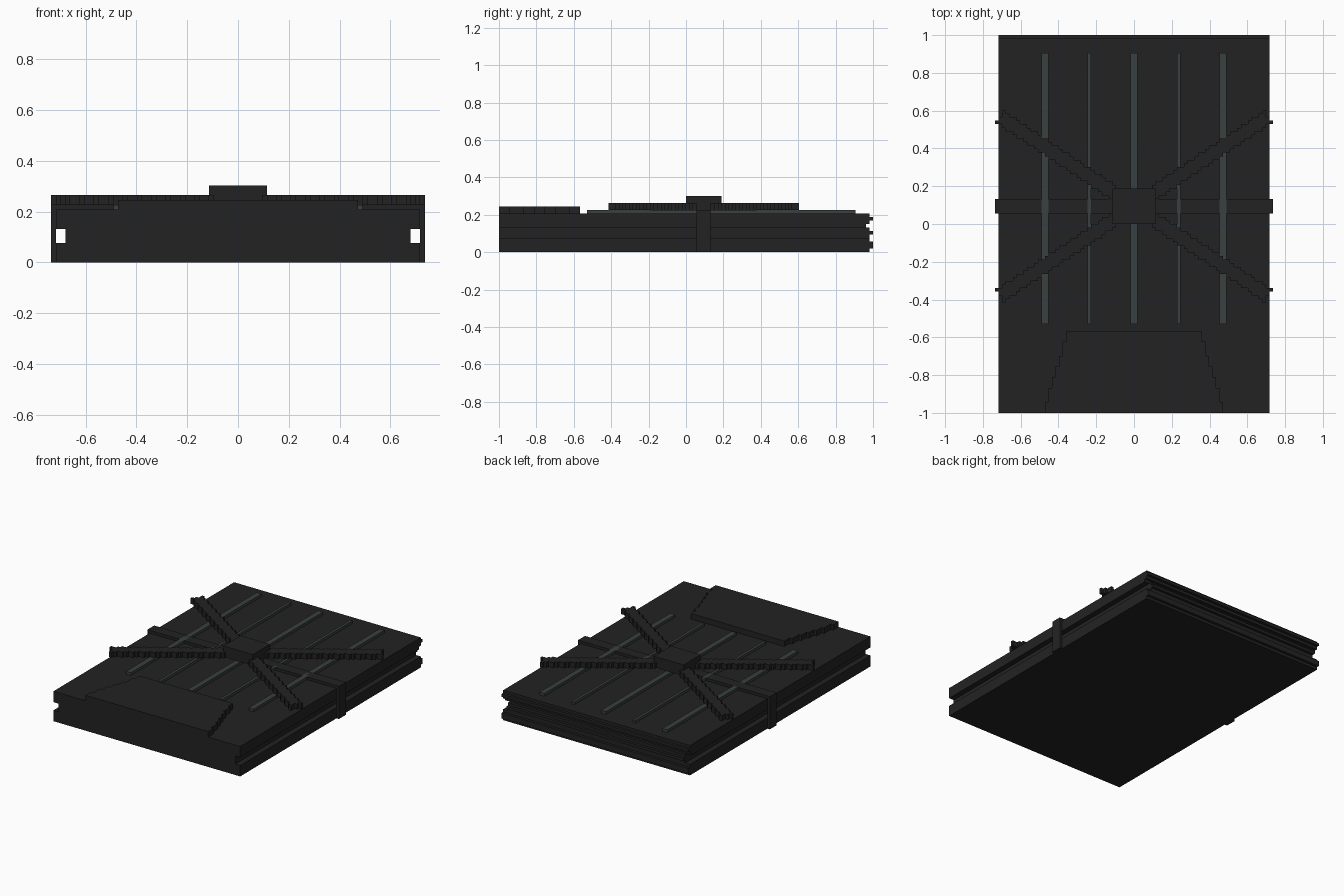
import bpy, bmesh, math
from mathutils import Vector

if "Cube" in bpy.data.objects:
    bpy.data.objects.remove(bpy.data.objects["Cube"])

V = 2 / 106  # block unit: every size below is counted in blocks


def material(name, rgb):
    m = bpy.data.materials.new(name)
    m.diffuse_color = (*rgb, 1)
    m.use_nodes = True
    m.node_tree.nodes["Principled BSDF"].inputs["Base Color"].default_value = m.diffuse_color
    return m


DARK = material("charcoal", (0.0165, 0.0165, 0.0165))
GREY = material("green_grey", (0.040, 0.052, 0.050))


def prism(name, outline, lo, hi, mat, axis="z"):
    """Extrude a 2D outline from lo to hi along z (x,y points) or x (y,z points)."""
    bm = bmesh.new()
    if axis == "z":
        pts = [Vector((a, b, lo)) for a, b in outline]
        shift = Vector((0, 0, hi - lo))
    else:
        pts = [Vector((lo, a, b)) for a, b in outline]
        shift = Vector((hi - lo, 0, 0))
    face = bm.faces.new([bm.verts.new(p * V) for p in pts])
    ext = bmesh.ops.extrude_face_region(bm, geom=[face], use_keep_orig=True)
    new = [g for g in ext["geom"] if isinstance(g, bmesh.types.BMVert)]
    bmesh.ops.translate(bm, verts=new, vec=shift * V)
    bmesh.ops.recalc_face_normals(bm, faces=bm.faces)
    me = bpy.data.meshes.new(name)
    bm.to_mesh(me)
    bm.free()
    me.materials.append(mat)
    ob = bpy.data.objects.new(name, me)
    bpy.context.collection.objects.link(ob)
    return ob


def box(name, x0, x1, y0, y1, z0, z1, mat):
    return prism(name, [(x0, y0), (x1, y0), (x1, y1), (x0, y1)], z0, z1, mat)


# Body: side profile with ridged back edge
back = [(0, 52), (1, 53), (3, 52), (5, 53), (6, 52), (7, 51), (8, 52), (9, 53), (10, 52)]
profile = [(-53, 11), (-53, 0)]
for i, (z, y) in enumerate(back):
    top = back[i + 1][0] if i + 1 < len(back) else 11
    profile += [(y, z), (y, top)]
body = prism("body", profile, -38, 38, DARK, axis="x")

# Long grooves down both sides
for s in (-1, 1):
    cutter = box("groove_cutter", *sorted((s * 36, s * 40)), -60, 60, 4, 7, DARK)
    mod = body.modifiers.new("groove", "BOOLEAN")
    mod.operation, mod.solver, mod.object = "DIFFERENCE", "EXACT", cutter
    bpy.context.view_layer.objects.active = body
    bpy.ops.object.modifier_apply(modifier=mod.name)
    bpy.data.objects.remove(cutter)

# Raised ribs on the top
for x0, x1 in ((-26, -24), (-13, -12), (-1, 1), (12, 13), (24, 26)):
    box("rib", x0, x1, -28, 48, 11, 12, GREY)

# Stepped front plate, wider toward the front
right = []
for i, half in enumerate(range(25, 18, -1)):
    y0 = -53 + 23 * i / 7
    y1 = -53 + 23 * (i + 1) / 7
    right += [(half, round(y0)), (half, round(y1))]
prism("front_plate", right + [(-x, y) for x, y in reversed(right)], 11, 13, DARK)

# Strap across the top and down both sides
strap = [(-39, 0), (-38, 0), (-38, 11), (38, 11), (38, 0), (39, 0), (39, 12), (-39, 12)]
strap_ob = prism("strap", [(x, z) for x, z in strap], -7, -3, DARK)
for v in strap_ob.data.vertices:  # stand the strap upright
    x, y, z = v.co
    v.co = (x, -z, y)
strap_ob.data.flip_normals()
bm = bmesh.new()
bm.from_mesh(strap_ob.data)
bmesh.ops.recalc_face_normals(bm, faces=bm.faces)
bm.to_mesh(strap_ob.data)
bm.free()

# Diagonal arms with stair-stepped edges
slope = math.atan2(2, 3)
c, s = math.cos(slope), math.sin(slope)
lower, upper = [], []
for col in range(2, 39):
    x = col + 0.5
    rows = [r for r in range(-2, 30)
            if abs((r + 0.5) * c - x * s) < 2 and x * c + (r + 0.5) * s < 45.2]
    if rows:
        lower += [(col, min(rows)), (col + 1, min(rows))]
        upper += [(col, max(rows) + 1), (col + 1, max(rows) + 1)]
arm = lower + upper[::-1]
arm = [p for i, p in enumerate(arm) if p != arm[i - 1]]
for sx in (-1, 1):
    for sy in (-1, 1):
        prism("diagonal_arm", [(sx * x, 5 + sy * y) for x, y in arm], 12, 14, DARK)

# Central hub block
box("hub", -6, 6, 0, 10, 12, 16, DARK)
